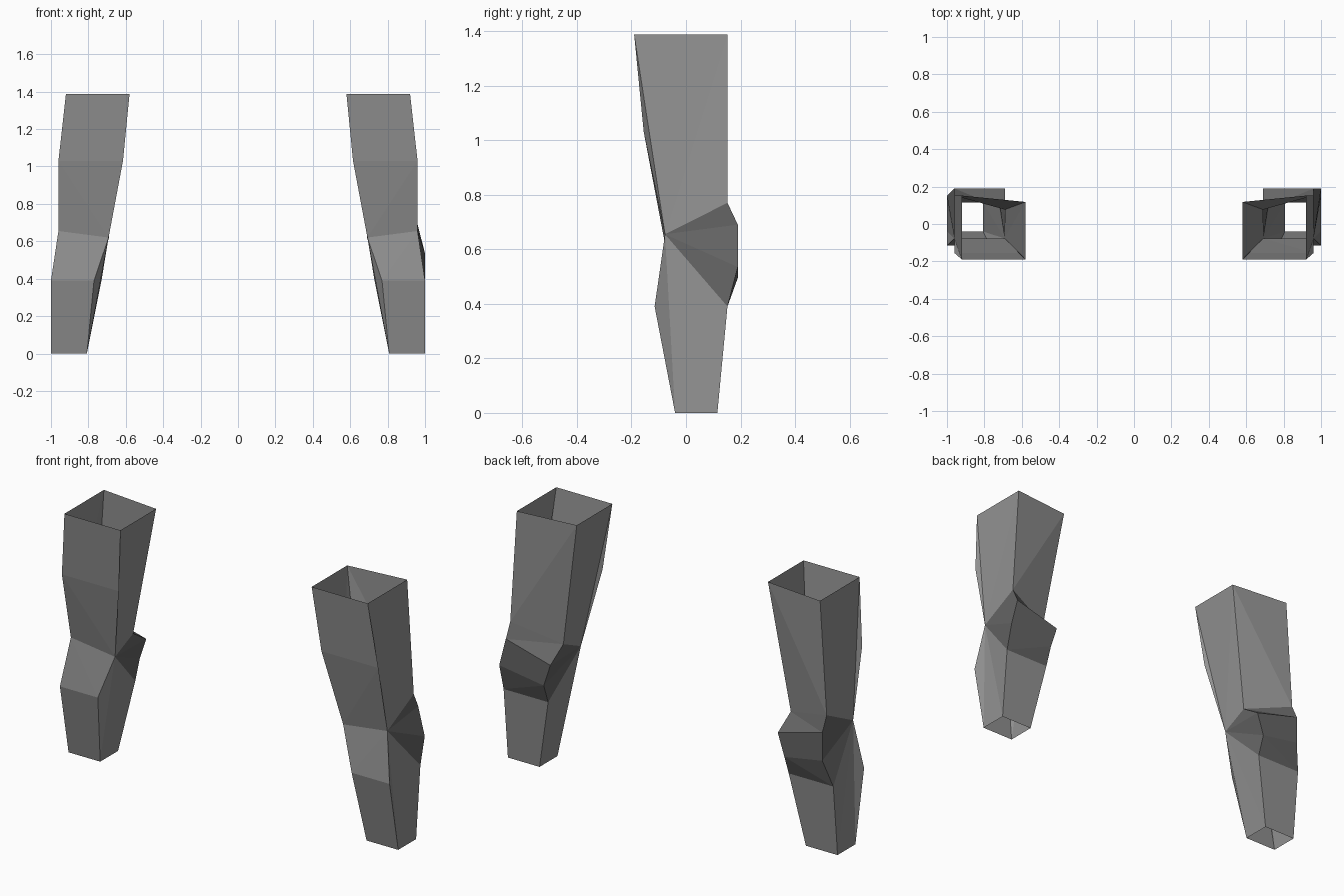
import bpy
import bmesh

if "Cube" in bpy.data.objects:
    bpy.data.objects.remove(bpy.data.objects["Cube"])


def make_material(name, grey):
    mat = bpy.data.materials.new(name)
    mat.diffuse_color = (grey, grey, grey, 1)
    mat.use_nodes = True
    mat.node_tree.nodes["Principled BSDF"].inputs["Base Color"].default_value = mat.diffuse_color
    return mat


cloth = make_material("dark_grey", .285)
joint = make_material("darker_grey", .13)


def build_leg(name, side, calf_x):
    """Open four-sided low-poly leg; side is +1 or -1, calf_x the outer lower bulge."""
    # corner columns listed top to bottom: front has 5 points, back has 6
    front_out = [(.92, -.19, 1.387), (.96, -.155, 1.03), (.96, -.077, .655),
                 (1.0, -.115, .39), (1.0, -.04, 0)]
    front_in = [(.58, -.19, 1.387), (.615, -.155, 1.03), (.692, -.077, .62),
                (.77, -.115, .39), (.808, -.04, 0)]
    back_out = [(.92, .152, 1.387), (.96, .152, .77), (.96, .19, .69),
                (calf_x, .19, .535), (1.0, .152, .39), (1.0, .115, 0)]
    back_in = [(.58, .118, 1.387), (.69, .077, .69), (.69, .19, .617),
               (.73, .19, .495), (.73, .152, .39), (.808, .115, 0)]

    bm = bmesh.new()

    def column(points):
        return [bm.verts.new((x * side, y, z)) for x, y, z in points]

    fo, fi, bo, bi = (column(c) for c in (front_out, front_in, back_out, back_in))
    knee_verts = set(bo[1:5] + bi[1:5])

    def face(*verts):
        # two or more corners on the back bulge, rest at the front knee: darker
        inside = knee_verts | {fo[2], fi[2]}
        bm.faces.new(verts).material_index = int(all(v in inside for v in verts))

    # front and back panels
    for a, b in ((fo, fi), (bi, bo)):
        for i in range(len(a) - 1):
            face(a[i], b[i], b[i + 1])
            face(a[i], b[i + 1], a[i + 1])

    # side panels fan out from the front knee corner
    for f, b in ((fo, bo), (fi, bi)):
        rim = [f[1], f[0]] + b + [f[4], f[3]]
        for p, q in zip(rim, rim[1:]):
            face(f[2], p, q)

    bmesh.ops.recalc_face_normals(bm, faces=bm.faces[:])
    mesh = bpy.data.meshes.new(name)
    bm.to_mesh(mesh)
    bm.free()
    mesh.materials.append(cloth)
    mesh.materials.append(joint)
    obj = bpy.data.objects.new(name, mesh)
    bpy.context.collection.objects.link(obj)


build_leg("right_leg", 1, 1.0)
build_leg("left_leg", -1, .96)
